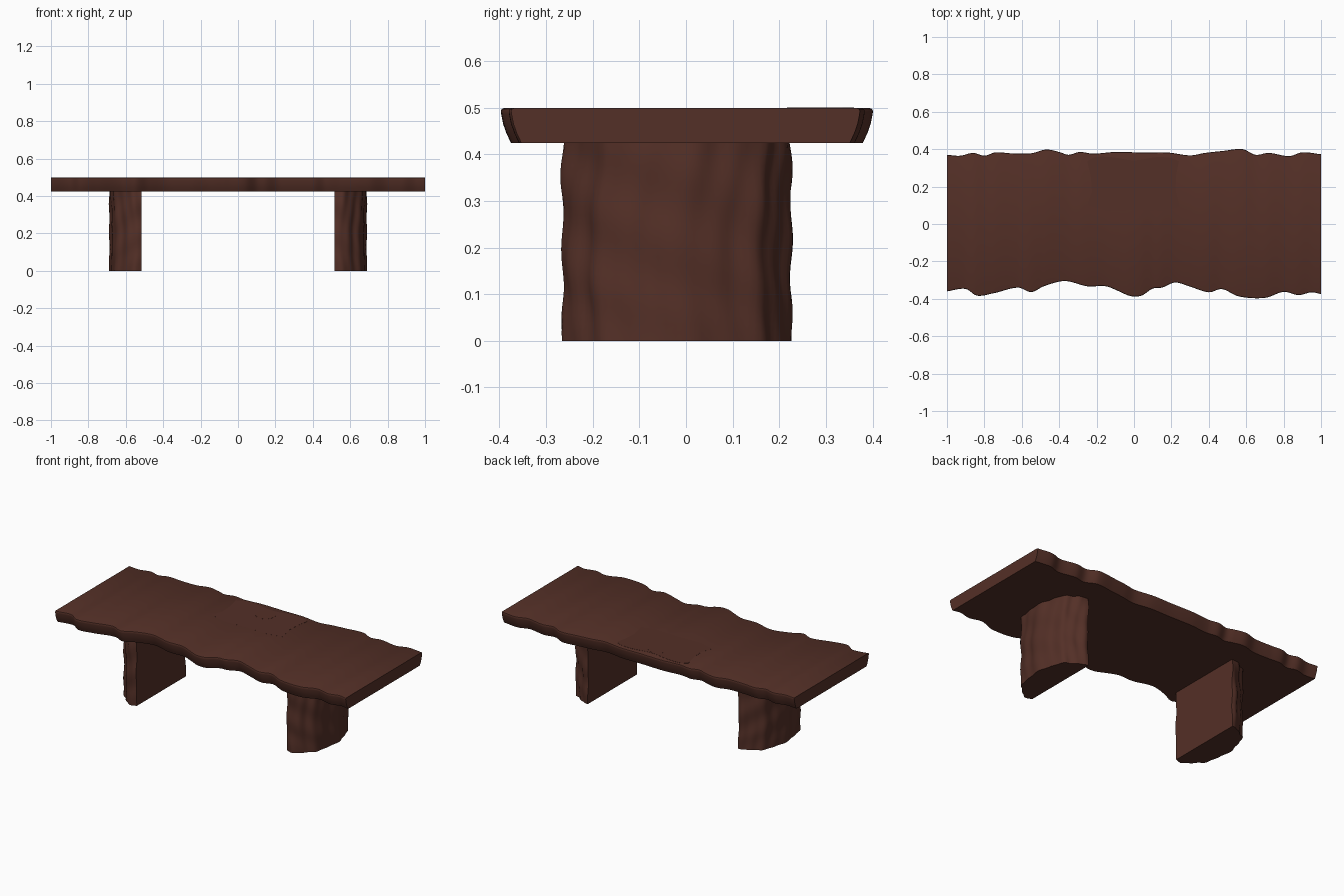
import bpy, bmesh, math

if "Cube" in bpy.data.objects:
    bpy.data.objects.remove(bpy.data.objects["Cube"])

wood = bpy.data.materials.new("dark brown wood")
wood.diffuse_color = (0.088, 0.029, 0.020, 1)
wood.use_nodes = True
wood.node_tree.nodes["Principled BSDF"].inputs["Base Color"].default_value = wood.diffuse_color


def finish(name, bm, angle=35):
    bmesh.ops.recalc_face_normals(bm, faces=bm.faces)
    me = bpy.data.meshes.new(name)
    bm.to_mesh(me)
    bm.free()
    me.materials.append(wood)
    ob = bpy.data.objects.new(name, me)
    bpy.context.collection.objects.link(ob)
    bpy.ops.object.select_all(action='DESELECT')
    ob.select_set(True)
    bpy.context.view_layer.objects.active = ob
    bpy.ops.object.shade_smooth_by_angle(angle=math.radians(angle))
    return ob


def loft(name, rings, angle=35):
    """Skin closed rings of equal length and cap both ends."""
    bm = bmesh.new()
    rows = [[bm.verts.new(p) for p in r] for r in rings]
    n = len(rows[0])
    for a, b in zip(rows, rows[1:]):
        for i in range(n):
            j = (i + 1) % n
            bm.faces.new((a[i], a[j], b[j], b[i]))
    bm.faces.new(rows[0])
    bm.faces.new(rows[-1])
    return finish(name, bm, angle)


def smooth_y(pts, x):
    """Cubic interpolation through (x, y) points."""
    k = 0
    while k < len(pts) - 2 and x > pts[k + 1][0]:
        k += 1

    def slope(i):
        a, b = pts[max(i - 1, 0)], pts[min(i + 1, len(pts) - 1)]
        return (b[1] - a[1]) / (b[0] - a[0])
    (x0, y0), (x1, y1) = pts[k], pts[k + 1]
    h = x1 - x0
    t = (x - x0) / h
    return ((2*t**3 - 3*t**2 + 1) * y0 + (t**3 - 2*t**2 + t) * h * slope(k)
            + (3*t**2 - 2*t**3) * y1 + (t**3 - t**2) * h * slope(k + 1))


# Live-edge tabletop: two wavy edges, rounded side profile
back = [(-1, .37), (-.93, .365), (-.86, .38), (-.8, .365), (-.74, .383), (-.66, .378),
        (-.55, .378), (-.47, .398), (-.4, .385), (-.35, .37), (-.29, .385), (-.22, .376),
        (-.1, .385), (.05, .382), (.18, .382), (.3, .367), (.38, .38), (.47, .39),
        (.58, .4), (.65, .37), (.72, .38), (.83, .363), (.9, .383), (1, .373)]
front = [(-1, -.36), (-.9, -.347), (-.84, -.383), (-.75, -.37), (-.62, -.34), (-.55, -.364),
         (-.48, -.332), (-.37, -.305), (-.25, -.333), (-.15, -.333), (-.08, -.36),
         (-.02, -.385), (.04, -.383), (.1, -.345), (.15, -.34), (.22, -.313), (.3, -.335),
         (.4, -.365), (.47, -.348), (.56, -.387), (.7, -.395), (.8, -.363), (.88, -.38),
         (.95, -.365), (1, -.375)]
TOP = .499
side = [(.022, .424), (.012, .445), (.005, .465), (.001, .485), (0, .493), (.002, .497), (.007, TOP)]
rings = []
for i in range(201):
    x = -1 + i / 100
    f, b = smooth_y(front, x), smooth_y(back, x)
    rings.append([(x, f + d, z) for d, z in side] + [(x, b - d, z) for d, z in reversed(side)])
loft("tabletop", rings)


# Half-log legs: flat inside, lumpy bark outside
def leg(name, s):
    rings = []
    for k in range(25):
        z = .43 * k / 24
        ring = []
        for i in range(49):
            a = math.pi * (i / 48 - .5)
            lump = 1 + .025 * math.sin(9 * a + .8) + .015 * math.sin(17 * a + 2 * math.sin(9 * z))
            lump += .014 * math.sin(38 * z + 4 * a) * min(1, z / .1)
            c, n = math.cos(a), math.sin(a)
            x = .515 + .168 * lump * abs(c) ** .9
            y = -.022 + .24 * lump * math.copysign(abs(n) ** .9, n)
            ring.append((s * x, y, z))
        rings.append(ring)
    loft(name, rings, 40)


leg("right_leg", 1)
leg("left_leg", -1)


# Barely raised inlay panel and disc on the top, sloping flush to the front
def plate(name, outline, z_of):
    loft(name, [[(x, y, .49) for x, y in outline], [(x, y, z_of(y)) for x, y in outline]])


slope_z = lambda y: TOP + .0001 + .0008 * (y - .07) / .28
top_edge = [(-.25, .335), (-.21, .357), (-.12, .357), (0, .34), (.12, .357), (.2, .352), (.24, .335)]
outline = [(x, smooth_y(top_edge, x)) for x in [-.25 + .49 * i / 40 for i in range(41)]]
outline += [(.225, .26), (.222, .18), (.245, .09), (.15, .07), (0, .075), (-.15, .07),
            (-.25, .1), (-.225, .17), (-.23, .25)]
plate("inlay_panel", outline, slope_z)
disc = [(-.003 + .058 * math.cos(t), .275 + .058 * math.sin(t))
        for t in [2 * math.pi * i / 32 for i in range(32)]]
plate("inlay_disc", disc, lambda y: TOP + .0012)
